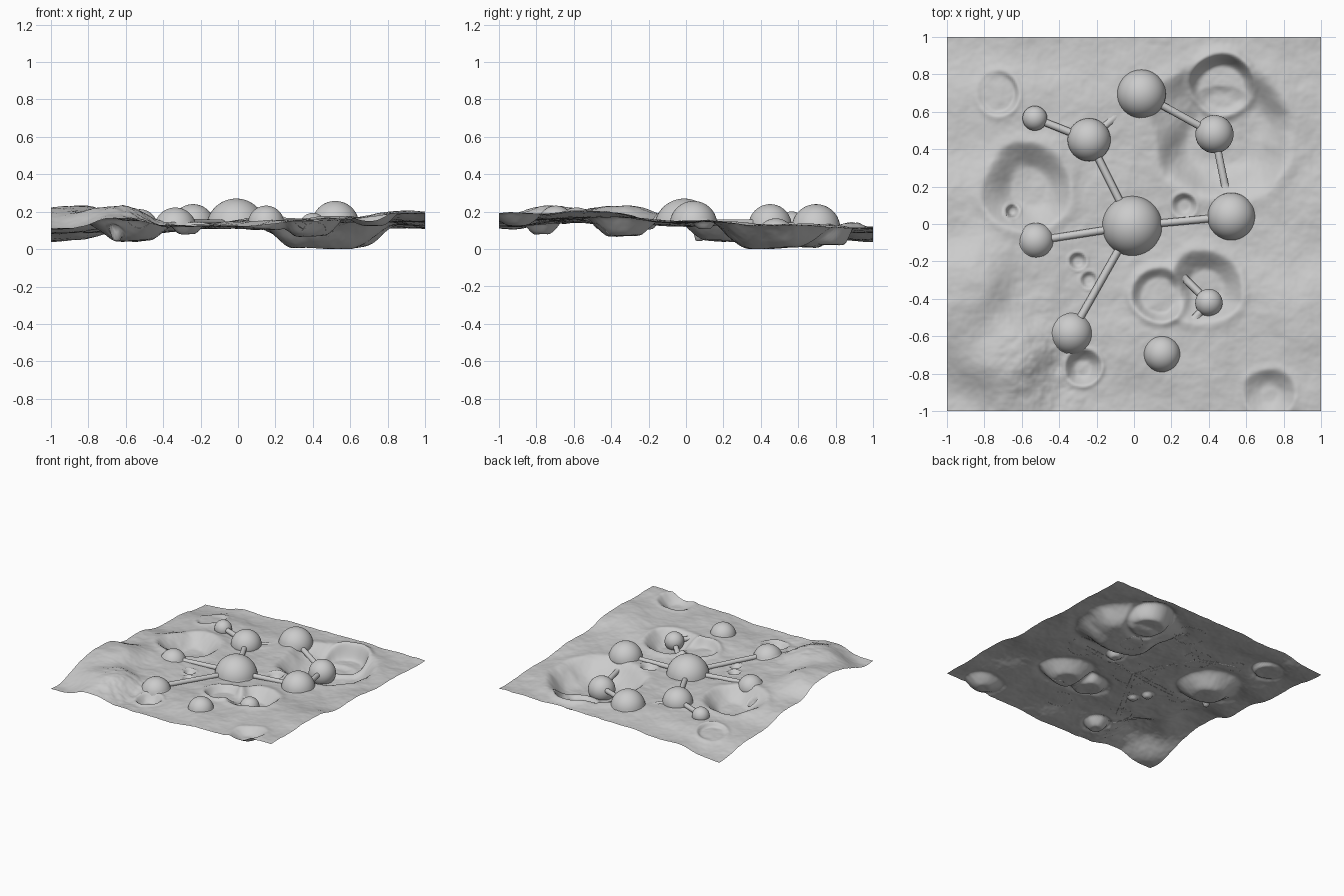
import bpy, bmesh, math
from mathutils import Vector, noise

if "Cube" in bpy.data.objects:
    bpy.data.objects.remove(bpy.data.objects["Cube"])

# broad relief of the ground: (x, y, height)
RELIEF = [(-1, -1, .11), (0, -1, .125), (.5, -1, .15), (1, -1, .19), (-.65, -.7, .225), (-.3, -.85, .12),
          (-.88, -.35, .23), (-.55, -.4, .155), (-.25, -.35, .13), (.9, -.5, .2), (.55, -.65, .165),
          (.15, -.65, .155), (-1, .05, .14), (0, 0, .125), (.5, 0, .14), (1, 0, .15), (-.3, .3, .125),
          (1, .5, .125), (-1, .5, .085), (-1, 1, .04), (-.5, .6, .125), (-.5, 1, .09),
          (0, .6, .13), (0, 1, .11), (.5, 1, .115), (1, 1, .11)]
# craters: (x, y, radius, floor height, floor share of the radius, rim height)
CRATERS = [(.47, .5, .40, .005, .42, .012), (.47, .75, .17, .025, .55, .018),
           (-.57, .2, .25, .045, .35, .012), (.38, -.34, .21, .07, .35, .012),
           (.13, -.37, .15, .105, .6, .012), (-.73, .7, .12, .09, .75, .007),
           (.27, .1, .07, .11, .4, .006), (-.65, .07, .04, .045, .4, .01),
           (-.3, -.2, .05, .11, .4, .006), (-.24, -.3, .05, .11, .4, .006),
           (-.27, -.77, .1, .08, .3, .01), (.72, -.9, .14, .125, .3, .008)]
# domes: (x, y, z of centre, radius)
DOMES = [(-.01, -.01, .11, .16), (.52, .04, .13, .127), (.04, .695, .11, .13), (-.24, .45, .125, .115),
         (-.335, -.585, .11, .112), (.15, -.695, .135, .097), (.43, .48, .062, .102), (-.53, .565, .135, .066),
         (-.525, -.09, .117, .096), (.40, -.42, .12, .073)]
# pairs of domes joined by a tube, with axis heights at both ends
TUBES = [(0, 3, .135, .14), (0, 8, .135, .14), (0, 1, .135, .145), (0, 4, .135, .145), (3, 7, .14, .14),
         (3, 2, .135, .08), (2, 6, .13, .075), (6, 1, .075, .09), (9, 5, .125, .135), (9, 0, .11, .03)]


def smooth(t):
    t = min(1, max(0, t))
    return t * t * (3 - 2 * t)


def ground(x, y):
    total = weight = 0
    for px, py, pz in RELIEF:
        w = 1 / (((x - px) ** 2 + (y - py) ** 2) + .004) ** 1.6
        total += w * pz
        weight += w
    h = total / weight
    wobble = noise.noise(Vector((x * 5, y * 5, 3))) * .13
    for cx, cy, r, floor, flat, rim in CRATERS:
        t = math.hypot(x - cx, y - cy) / r + wobble
        if t < 1.6:
            h += (min(floor, h) - h) * smooth((1 - t) / (1 - flat))
            h += rim * math.exp(-((t - 1) / .16) ** 2)
    rough = noise.fractal(Vector((x * 4, y * 4, 7)), .8, 2.1, 6)
    rugged = .009 + .016 * math.exp(-((x + .5) ** 2 + (y + .78) ** 2) / .05)
    return min(.238, max(0, h + rough * rugged))


def finish(name, bm):
    mesh = bpy.data.meshes.new(name)
    bm.to_mesh(mesh)
    bm.free()
    mesh.polygons.foreach_set("use_smooth", [True] * len(mesh.polygons))
    ob = bpy.data.objects.new(name, mesh)
    bpy.context.collection.objects.link(ob)
    return ob


def trim_buried(bm):
    # remove faces wholly under the ground and settle the cut edge onto it
    low = {v: v.co.z < ground(v.co.x, v.co.y) for v in bm.verts}
    bmesh.ops.delete(bm, geom=[f for f in bm.faces if all(low[v] for v in f.verts)], context='FACES')
    for v in bm.verts:
        v.co.z = max(v.co.z, ground(v.co.x, v.co.y) - .001)


# cratered ground sheet
bm = bmesh.new()
bmesh.ops.create_grid(bm, x_segments=200, y_segments=200, size=1)
for v in bm.verts:
    v.co.z = ground(v.co.x, v.co.y)
finish("cratered_ground", bm)

# half-buried domes
for i, (x, y, z, r) in enumerate(DOMES):
    bm = bmesh.new()
    bmesh.ops.create_uvsphere(bm, u_segments=40, v_segments=32, radius=r)
    bmesh.ops.translate(bm, verts=bm.verts, vec=(x, y, z))
    trim_buried(bm)
    finish(f"dome_{i + 1}", bm)

# tubes linking the domes, cut where the ground swallows them
for a, b, za, zb in TUBES:
    p = Vector((*DOMES[a][:2], za))
    q = Vector((*DOMES[b][:2], zb))
    side = Vector((0, 0, 1)).cross(q - p).normalized()
    up = (q - p).cross(side).normalized()
    bm = bmesh.new()
    rings = []
    for k in range(31):
        c = p.lerp(q, k / 30)
        rings.append([bm.verts.new(c + .02 * (math.cos(t) * side + math.sin(t) * up))
                      for t in (math.tau * j / 16 for j in range(16))])
    for r0, r1 in zip(rings, rings[1:]):
        for j in range(16):
            bm.faces.new((r0[j], r0[j - 1], r1[j - 1], r1[j]))
    bmesh.ops.recalc_face_normals(bm, faces=bm.faces)
    trim_buried(bm)
    finish(f"tube_{a + 1}_{b + 1}", bm)
